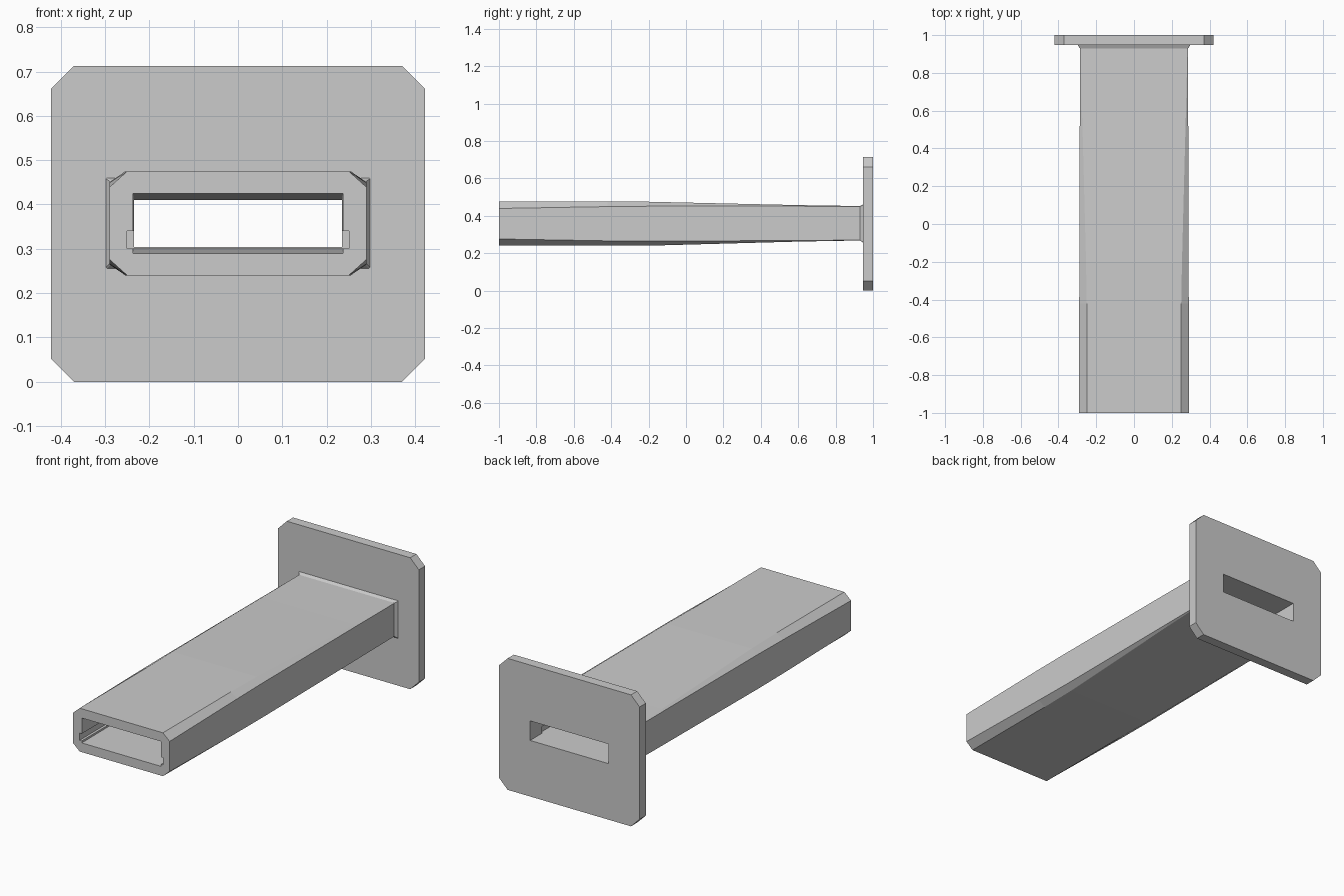
import bpy
import bmesh

cube = bpy.data.objects.get("Cube")
if cube:
    bpy.data.objects.remove(cube, do_unlink=True)

grey = bpy.data.materials.new("plain grey")
grey.use_nodes = True
colour = (0.6, 0.6, 0.6, 1)
grey.diffuse_color = colour
grey.node_tree.nodes["Principled BSDF"].inputs["Base Color"].default_value = colour


def octagon(hw, low, high, cx, cz):
    """Rectangle with chamfered corners, in the xz plane."""
    return [(hw - cx, low), (hw, low + cz), (hw, high - cz), (hw - cx, high),
            (cx - hw, high), (-hw, high - cz), (-hw, low + cz), (cx - hw, low)]


def rectangle(hw, low, high):
    return [(hw, low), (hw, high), (-hw, high), (-hw, low)]


def loft(name, sections):
    """Closed solid through (y, profile) sections."""
    bm = bmesh.new()
    rings = [[bm.verts.new((x, y, z)) for x, z in profile] for y, profile in sections]
    n = len(rings[0])
    for a, b in zip(rings, rings[1:]):
        for i in range(n):
            j = (i + 1) % n
            bm.faces.new((a[i], a[j], b[j], b[i]))
    bm.faces.new(rings[0])
    bm.faces.new(rings[-1])
    bmesh.ops.recalc_face_normals(bm, faces=bm.faces)
    mesh = bpy.data.meshes.new(name)
    bm.to_mesh(mesh)
    bm.free()
    mesh.materials.append(grey)
    obj = bpy.data.objects.new(name, mesh)
    bpy.context.collection.objects.link(obj)
    return obj


def cut(target, cutter):
    mod = target.modifiers.new("cut", 'BOOLEAN')
    mod.operation = 'DIFFERENCE'
    mod.solver = 'EXACT'
    mod.object = cutter
    bpy.context.view_layer.objects.active = target
    bpy.ops.object.modifier_apply(modifier=mod.name)


PLATE_Y = 0.947

# Tapering sleeve whose chamfers fade out, with a flare at the plate
sleeve = loft("sleeve", [
    (-1, octagon(0.29, 0.24, 0.475, 0.04, 0.036)),
    (-0.42, octagon(0.29, 0.24, 0.475, 0.04, 0.026)),
    (-0.2, octagon(0.289, 0.24, 0.475, 0.035, 0.024)),
    (0.6, octagon(0.287, 0.262, 0.457, 0.012, 0.006)),
    (0.93, octagon(0.286, 0.268, 0.452, 0.003, 0.002)),
    (PLATE_Y, octagon(0.298, 0.256, 0.46, 0.003, 0.002)),
])

# Square mounting plate with clipped corners
plate_profile = octagon(0.422, 0, 0.713, 0.052, 0.052)
plate = loft("mounting_plate", [(PLATE_Y, plate_profile), (1, plate_profile)])

# Tapered slot through both parts
wide, narrow = rectangle(0.237, 0.29, 0.425), rectangle(0.235, 0.304, 0.41)
slot = loft("slot_cutter", [(-1.1, wide), (-1, wide), (0.9, narrow), (1.1, narrow)])

# Shallow guide grooves in the side walls of the slot
groove_profile = rectangle(0.25, 0.301, 0.34)
groove = loft("groove_cutter", [(-1.1, groove_profile), (0.9, groove_profile)])

cut(sleeve, slot)
cut(sleeve, groove)
cut(plate, slot)
for helper in (slot, groove):
    bpy.data.objects.remove(helper, do_unlink=True)
